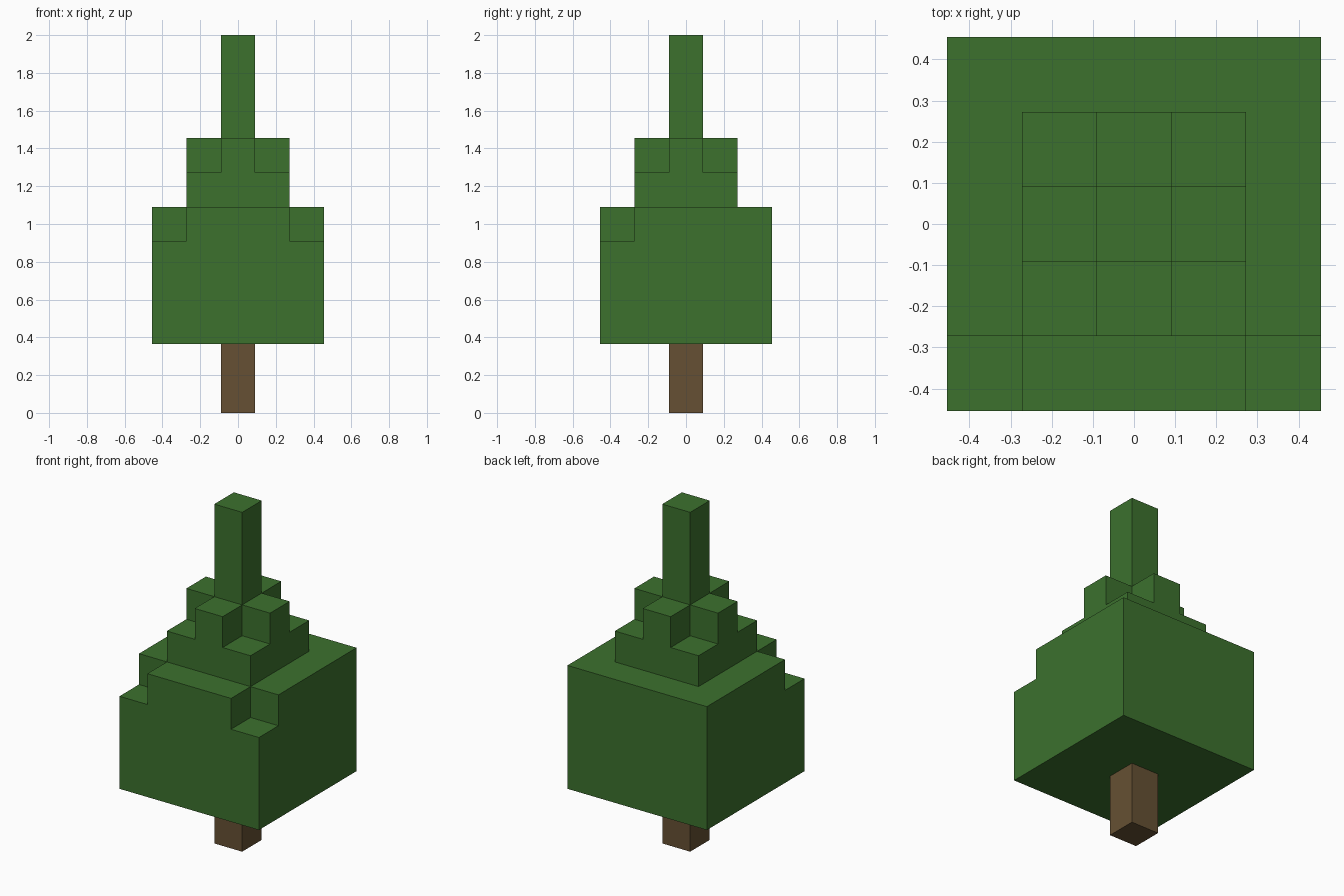
import bpy
import bmesh

U = 2 / 11  # one block of the tree

cube = bpy.data.objects.get("Cube")
if cube:
    bpy.data.objects.remove(cube, do_unlink=True)


def make_material(name, color):
    mat = bpy.data.materials.new(name)
    mat.use_nodes = True
    mat.diffuse_color = color
    mat.node_tree.nodes["Principled BSDF"].inputs["Base Color"].default_value = color
    return mat


def square(half):
    return [(-half, -half), (half, -half), (half, half), (-half, half)]


def tier(name, outline, bottom, top, mat):
    """Extrude a footprint, given in blocks, between two heights."""
    bm = bmesh.new()
    base = bm.faces.new([bm.verts.new((x * U, y * U, bottom * U)) for x, y in outline])
    grown = bmesh.ops.extrude_face_region(bm, geom=[base], use_keep_orig=True)
    upper = [v for v in grown["geom"] if isinstance(v, bmesh.types.BMVert)]
    bmesh.ops.translate(bm, verts=upper, vec=(0, 0, (top - bottom) * U))
    bmesh.ops.recalc_face_normals(bm, faces=bm.faces)
    mesh = bpy.data.meshes.new(name)
    bm.to_mesh(mesh)
    bm.free()
    mesh.materials.append(mat)
    obj = bpy.data.objects.new(name, mesh)
    bpy.context.collection.objects.link(obj)
    return obj


bark = make_material("bark_brown", (0.133, 0.081, 0.033, 1))
leaf = make_material("leaf_green", (0.045, 0.165, 0.027, 1))

# Footprint with the two front corners missing
S, M, L = 0.5, 1.5, 2.5
front_notched = [(-M, -L), (M, -L), (M, -M), (L, -M),
                 (L, L), (-L, L), (-L, -M), (-M, -M)]

# Plus-shaped footprint: one arm turned through four quarter turns
cross = []
arm = [(-S, -S), (-S, -M), (S, -M)]
for _ in range(4):
    cross += arm
    arm = [(-y, x) for x, y in arm]

# Trunk, then the foliage from bottom to top
tier("trunk", square(S), 0, 2, bark)
tier("lower_foliage", square(L), 2, 5, leaf)
tier("lower_foliage_shelf", front_notched, 5, 6, leaf)
tier("middle_foliage", square(M), 6, 7, leaf)
tier("cross_foliage", cross, 7, 8, leaf)
tier("tree_top", square(S), 8, 11, leaf)
